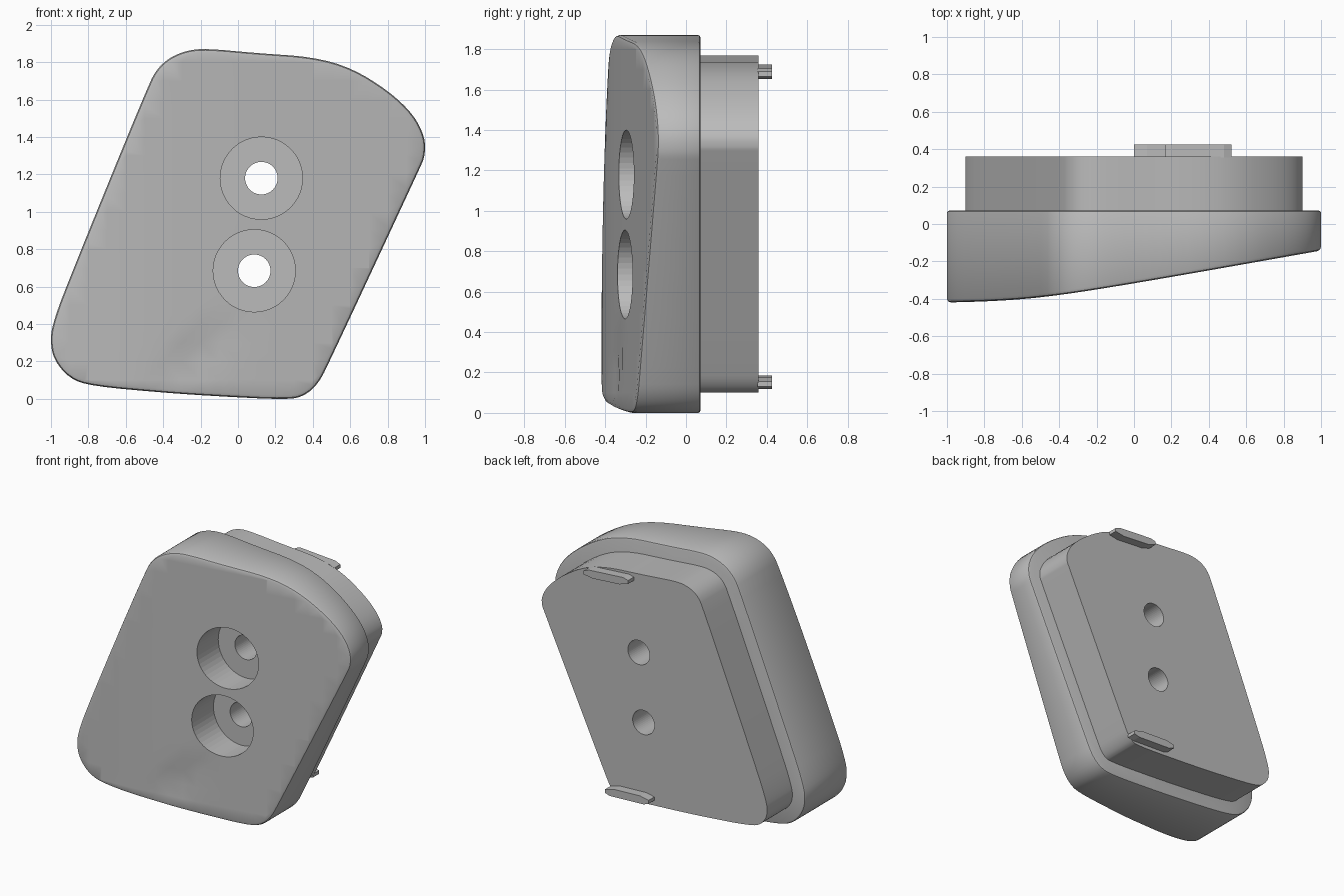
import bpy, bmesh, math
from mathutils import Vector

if "Cube" in bpy.data.objects:
    bpy.data.objects.remove(bpy.data.objects["Cube"])

grey = bpy.data.materials.new("plain_grey")
grey.use_nodes = True
grey.diffuse_color = (0.5, 0.5, 0.5, 1)
grey.node_tree.nodes["Principled BSDF"].inputs["Base Color"].default_value = (0.5, 0.5, 0.5, 1)

# Slanted rounded outline in x, z (clockwise from the top left)
OUTLINE = [(-0.17, 1.875), (0.1, 1.85), (0.4, 1.83), (0.61, 1.77), (0.81, 1.645), (0.94, 1.52),
           (1.0, 1.4), (1.0, 1.3), (0.97, 1.23), (0.48, 0.18), (0.43, 0.085), (0.36, 0.02),
           (0.27, -0.003), (-0.1, 0.015), (-0.4, 0.035), (-0.78, 0.07), (-0.9, 0.11),
           (-0.985, 0.21), (-1.005, 0.32), (-0.985, 0.42), (-0.92, 0.6), (-0.48, 1.68),
           (-0.43, 1.77), (-0.36, 1.83), (-0.27, 1.865)]
HOLES = [(0.125, 1.18), (0.087, 0.685)]


def rounded(points):
    """Cut corners twice, then fit to the full size."""
    pts = [Vector(p) for p in points]
    for _ in range(2):
        pts = [q for a, b in zip(pts, pts[1:] + pts[:1]) for q in (a.lerp(b, 0.25), a.lerp(b, 0.75))]
    xs, zs = [p.x for p in pts], [p.y for p in pts]
    return [Vector((2 * (p.x - min(xs)) / (max(xs) - min(xs)) - 1,
                    1.87 * (p.y - min(zs)) / (max(zs) - min(zs)))) for p in pts]


def inset(pts, d):
    out = []
    for i, p in enumerate(pts):
        t = (pts[(i + 1) % len(pts)] - pts[i - 1]).normalized()
        out.append(p + Vector((t.y, -t.x)) * d)
    return out


def front_y(x, z):
    """Sloping front that flattens on the low side, with a shallow crease at the bottom."""
    a, b = -0.325 + 0.18 * x, -0.43
    y = 0.5 * (a + b + math.hypot(a - b, 0.06))
    along = (x + 0.2) * 0.77 + (z - 0.2) * 0.64
    across = (z - 0.2) * 0.77 - (x + 0.2) * 0.64
    return y + 0.02 * math.exp(-(along / 0.2) ** 2 - ((across - 0.04) / 0.07) ** 2)


def loft(bm, rings):
    """Skin rings of (points, y function) and cap the ends; return the first cap."""
    loops = [[bm.verts.new((p.x, fy(p.x, p.y), p.y)) for p in pts] for pts, fy in rings]
    for a, b in zip(loops, loops[1:]):
        for i in range(len(a)):
            j = (i + 1) % len(a)
            bm.faces.new((a[i], a[j], b[j], b[i]))
    bm.faces.new(loops[-1])
    return bm.faces.new(loops[0][::-1])


def flat(y):
    return lambda x, z: y


def finish(bm, name):
    bmesh.ops.recalc_face_normals(bm, faces=bm.faces)
    mesh = bpy.data.meshes.new(name)
    bm.to_mesh(mesh)
    bm.free()
    mesh.materials.append(grey)
    ob = bpy.data.objects.new(name, mesh)
    bpy.context.collection.objects.link(ob)
    return ob


def cylinder(name, x, z, r, y0, y1):
    bm = bmesh.new()
    ring = [Vector((x + r * math.cos(-a * math.tau / 48), z + r * math.sin(-a * math.tau / 48)))
            for a in range(48)]
    loft(bm, [(ring, flat(y0)), (ring, flat(y1))])
    ob = finish(bm, name)
    ob.hide_render = True
    ob.hide_set(True)
    return ob


edge = rounded(OUTLINE)

# Body with softened front and back rims
bm = bmesh.new()
cap = loft(bm, [(inset(edge, 0.02), front_y),
                (inset(edge, 0.006), lambda x, z: front_y(x, z) + 0.006),
                (edge, lambda x, z: front_y(x, z) + 0.02),
                (edge, flat(0.06)), (inset(edge, 0.004), flat(0.068)), (inset(edge, 0.014), flat(0.072))])
faces = [cap]
cuts = [(Vector((i / 10, 0, 0)), Vector((1, 0, 0))) for i in range(-9, 10)]
cuts += [(Vector((0, 0, i / 10)), Vector((0, 0, 1))) for i in range(1, 19)]
cap_mark = bm.faces.layers.int.new("cap")
# creating a layer invalidates references, so find the cap again
cap = max((f for f in bm.faces if len(f.verts) == len(edge)), key=lambda f: -f.calc_center_median().y)
cap[cap_mark] = 1
for v in cap.verts:
    v.co.y = -0.5
for co, no in cuts:
    faces = [f for f in bm.faces if f[cap_mark]]
    geom = faces + list({e for f in faces for e in f.edges}) + list({v for f in faces for v in f.verts})
    bmesh.ops.bisect_plane(bm, geom=geom, plane_co=co, plane_no=no, dist=1e-5)
for v in {v for f in bm.faces if f[cap_mark] for v in f.verts}:
    v.co.y = front_y(v.co.x, v.co.z)
bmesh.ops.triangulate(bm, faces=[f for f in bm.faces if len(f.verts) > 3])
body = finish(bm, "body")

# Narrower mounting block behind the body
bm = bmesh.new()
block = inset(edge, 0.1)
loft(bm, [(block, flat(0.065)), (block, flat(0.36))])
back_block = finish(bm, "back_block")

# Counterbored screw holes through both parts
for n, (x, z) in enumerate(HOLES):
    wide = cylinder(f"counterbore_cutter_{n}", x, z, 0.22, -0.7, -0.09)
    narrow = cylinder(f"screw_cutter_{n}", x, z, 0.087, -0.8, 0.6)
    for ob, cutter in ((body, wide), (body, narrow), (back_block, narrow)):
        mod = ob.modifiers.new(cutter.name, "BOOLEAN")
        mod.operation = "DIFFERENCE"
        mod.solver = "EXACT"
        mod.object = cutter


# Locating tabs with clipped corners, at the top and bottom of the block
def tab(name, x0, x1, z0, z1, side):
    bm = bmesh.new()
    h, slope = 0.055, (z1 - z0) / (x1 - x0)
    shape = [(x0, -0.2), (x0 + 0.07, -0.5), (x1 - 0.07, -0.5), (x1, -0.2),
             (x1, 0.25), (x1 - 0.04, 0.5), (x0 + 0.04, 0.5), (x0, 0.25)]
    pts = [Vector((x, z0 + slope * (x - x0) + side * t * h)) for x, t in shape]
    loft(bm, [(pts, flat(0.355)), (pts, flat(0.425))])
    return finish(bm, name)


tabs = [tab("top_tab", 0.165, 0.52, 1.7, 1.675, 1), tab("bottom_tab", 0.0, 0.35, 0.16, 0.145, -1)]

# Smooth curved walls, keeping sharp rims
for ob in (body, back_block):
    bpy.ops.object.select_all(action="DESELECT")
    ob.select_set(True)
    bpy.context.view_layer.objects.active = ob
    bpy.ops.object.shade_smooth_by_angle(angle=math.radians(35))
